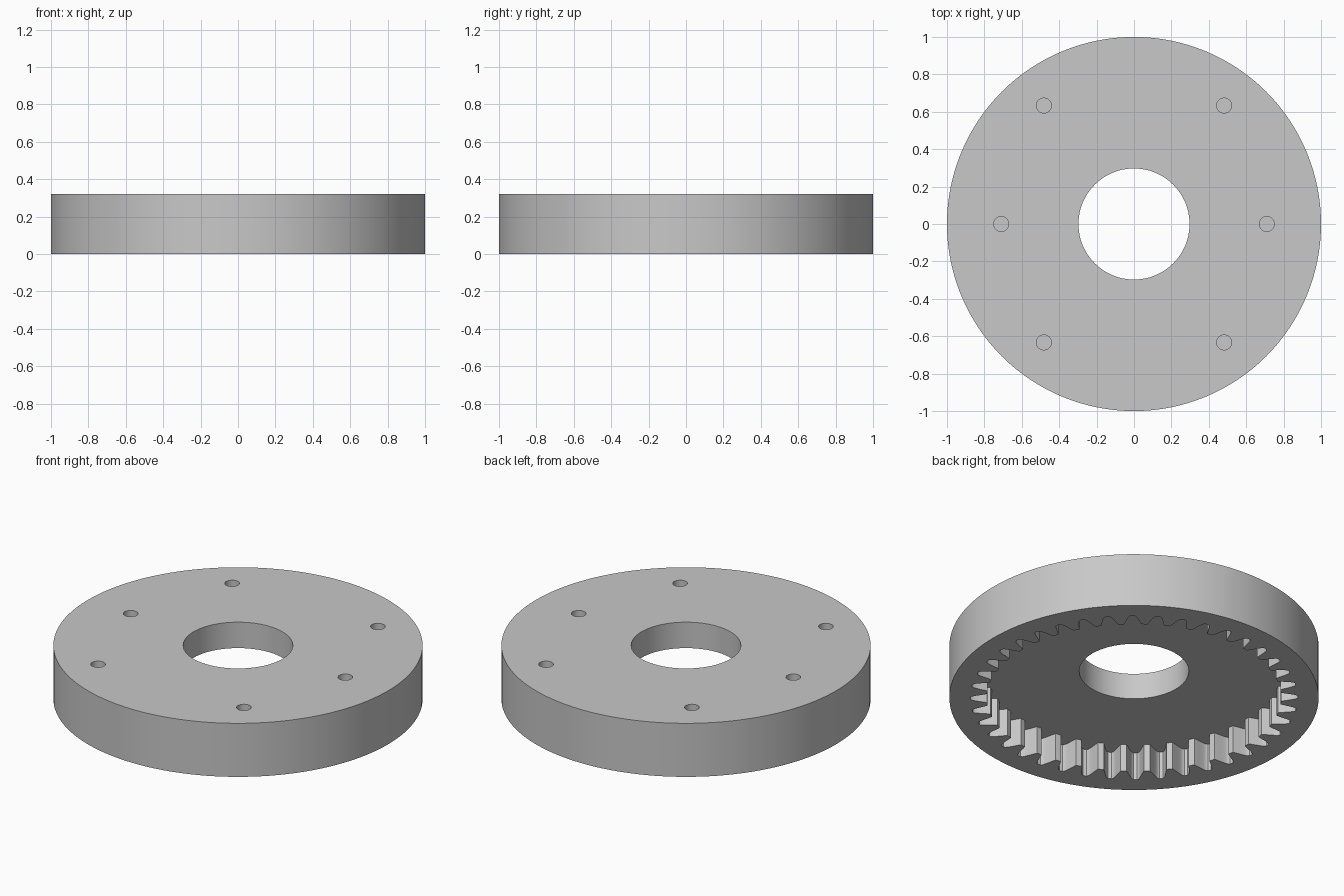
import bpy
import bmesh
from math import cos, sin, pi, radians

cube = bpy.data.objects.get("Cube")
if cube:
    bpy.data.objects.remove(cube, do_unlink=True)

HEIGHT = 0.32
CAVITY = 0.165
TEETH = 40

# Material
grey = bpy.data.materials.new("machined_grey")
grey.use_nodes = True
colour = (0.58, 0.58, 0.58, 1)
grey.diffuse_color = colour
grey.node_tree.nodes["Principled BSDF"].inputs["Base Color"].default_value = colour


def prism(name, outline, bottom, top):
    """Extrude a closed 2D outline between two heights."""
    bm = bmesh.new()
    face = bm.faces.new([bm.verts.new((x, y, bottom)) for x, y in outline])
    result = bmesh.ops.extrude_face_region(bm, geom=[face])
    verts = [v for v in result["geom"] if isinstance(v, bmesh.types.BMVert)]
    bmesh.ops.translate(bm, verts=verts, vec=(0, 0, top - bottom))
    bmesh.ops.recalc_face_normals(bm, faces=bm.faces)
    mesh = bpy.data.meshes.new(name)
    bm.to_mesh(mesh)
    bm.free()
    mesh.materials.append(grey)
    obj = bpy.data.objects.new(name, mesh)
    bpy.context.collection.objects.link(obj)
    return obj


def circle(radius, sides, cx=0, cy=0):
    return [(cx + radius * cos(2 * pi * i / sides),
             cy + radius * sin(2 * pi * i / sides)) for i in range(sides)]


def gear_outline():
    """Internal gear outline: narrow flat tips, curved flanks, rounded roots."""
    half = [(0.13, 0.797), (0.185, 0.815), (0.25, 0.84),
            (0.32, 0.866), (0.37, 0.88), (0.43, 0.887)]
    tooth = [(-a, r) for a, r in reversed(half)] + half
    pitch = 2 * pi / TEETH
    return [(r * cos((i + a) * pitch), r * sin((i + a) * pitch))
            for i in range(TEETH) for a, r in tooth]


# Main disc
ring_gear = prism("ring_gear", circle(1, 128), 0, HEIGHT)

# Toothed cavity, centre bore and blind screw holes
cutters = [
    prism("tooth_cavity_cutter", gear_outline(), -0.1, CAVITY),
    prism("bore_cutter", circle(0.297, 64), -0.2, HEIGHT + 0.1),
]
holes = [(sx * 0.71, 0) for sx in (-1, 1)]
holes += [(sx * 0.482, sy * 0.633) for sx in (-1, 1) for sy in (-1, 1)]
for x, y in holes:
    cutters.append(prism("screw_hole_cutter", circle(0.04, 32, x, y),
                         HEIGHT - 0.1, HEIGHT + 0.1))

for cutter in cutters:
    cutter.hide_render = True
    cut = ring_gear.modifiers.new(cutter.name, "BOOLEAN")
    cut.operation = "DIFFERENCE"
    cut.solver = "EXACT"
    cut.object = cutter

# Bake the cuts and drop the cutters
graph = bpy.context.evaluated_depsgraph_get()
baked = bpy.data.meshes.new_from_object(ring_gear.evaluated_get(graph))
ring_gear.modifiers.clear()
ring_gear.data = baked
baked.name = "ring_gear"
for cutter in cutters:
    bpy.data.objects.remove(cutter, do_unlink=True)

# Smooth walls with crisp rims
bpy.ops.object.select_all(action="DESELECT")
ring_gear.select_set(True)
bpy.context.view_layer.objects.active = ring_gear
bpy.ops.object.shade_smooth_by_angle(angle=radians(25))
